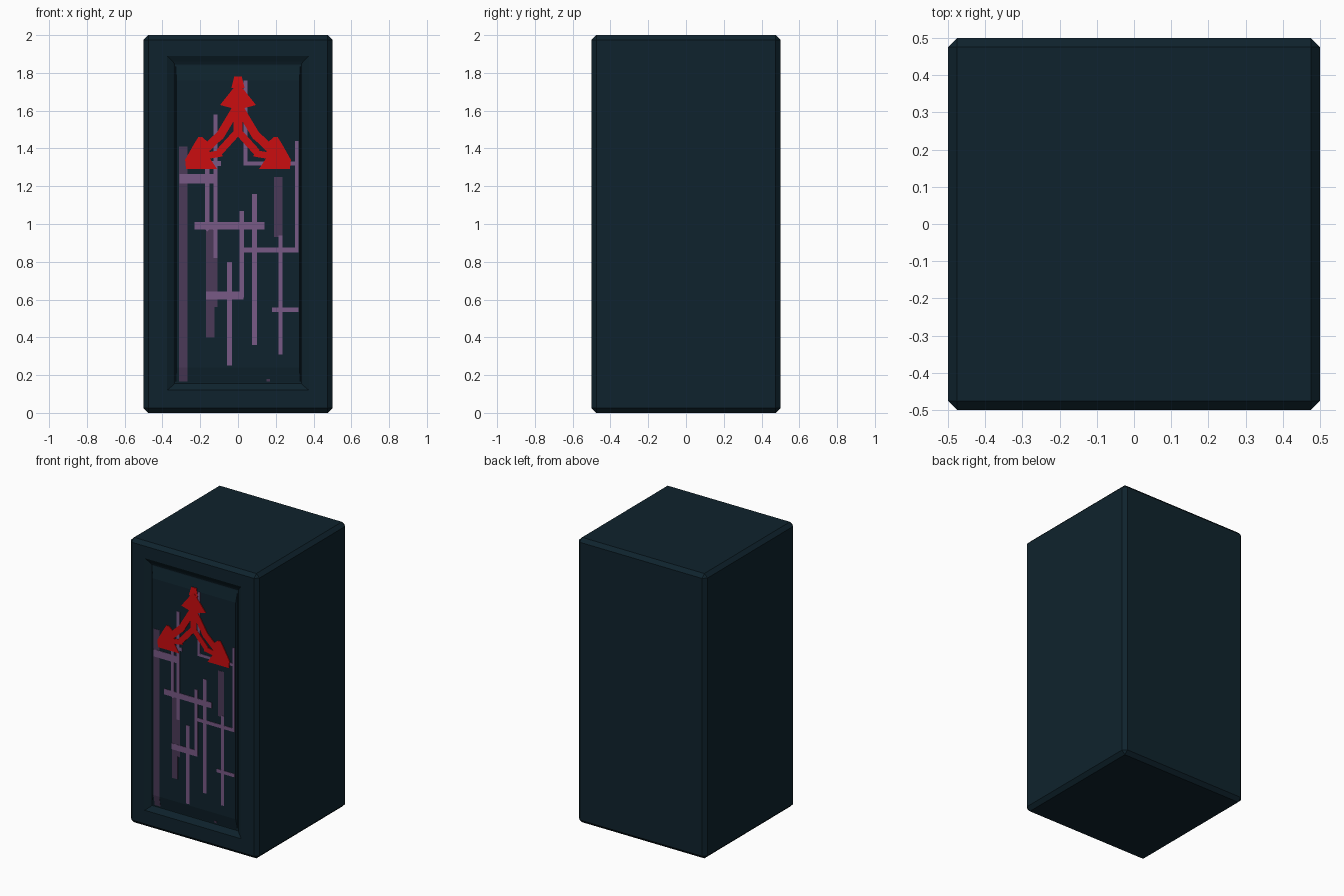
import bpy, bmesh
from mathutils import Vector

if "Cube" in bpy.data.objects:
    bpy.data.objects.remove(bpy.data.objects["Cube"])


def material(name, rgb):
    m = bpy.data.materials.new(name)
    m.diffuse_color = (*rgb, 1)
    m.use_nodes = True
    m.node_tree.nodes["Principled BSDF"].inputs["Base Color"].default_value = m.diffuse_color
    return m


TEAL = material("dark_teal", (0.0046, 0.0165, 0.026))
DARK = material("dark_purple", (0.07, 0.042, 0.098))
LIGHT = material("light_purple", (0.19, 0.1, 0.24))
RED = material("red", (0.6, 0.004, 0.005))


def finish(bm, name, mat):
    me = bpy.data.meshes.new(name)
    bm.to_mesh(me)
    bm.free()
    me.materials.append(mat)
    ob = bpy.data.objects.new(name, me)
    bpy.context.collection.objects.link(ob)
    return ob


# Cabinet: chamfered box whose front is a frame, a groove and a raised panel
B = 0.025
bm = bmesh.new()
bmesh.ops.create_cube(bm, size=1)
for v in bm.verts:
    v.co = Vector((v.co.x, v.co.y, (v.co.z + 0.5) * 2))
bmesh.ops.bevel(bm, geom=bm.edges[:], offset=B, segments=1, affect='EDGES')
front = min(bm.faces, key=lambda f: f.calc_center_median().y)
bmesh.ops.delete(bm, geom=[front], context='FACES_ONLY')
# half width, bottom, top, y of each rectangular ring, going inwards
rings = [(0.5 - B, B, 2 - B, -0.5), (0.375, 0.12, 1.89, -0.5),
         (0.345, 0.145, 1.86, -0.482), (0.335, 0.155, 1.845, -0.475),
         (0.33, 0.16, 1.84, -0.475), (0.325, 0.24, 1.76, -0.49)]
prev = None
for w, z0, z1, y in rings:
    ring = [bm.verts.new(c) for c in
            ((-w, y, z0), (w, y, z0), (w, y, z1), (-w, y, z1))]
    if prev:
        for i in range(4):
            j = (i + 1) % 4
            bm.faces.new((prev[i], prev[j], ring[j], ring[i]))
    prev = ring
bm.faces.new(prev)
bmesh.ops.remove_doubles(bm, verts=bm.verts[:], dist=0.0005)
bmesh.ops.recalc_face_normals(bm, faces=bm.faces[:])
finish(bm, "cabinet", TEAL)


# Painted marks: thin plates lying on the panel
def panel_y(z):
    t = max(0, 0.24 - z, z - 1.76) / 0.08
    return -0.49 + 0.015 * min(t, 1)


def plate(bm, pts, lift):
    f = [bm.verts.new((x, panel_y(z) - lift, z)) for x, z in pts]
    b = [bm.verts.new((x, panel_y(z) + 0.001, z)) for x, z in pts]
    faces = [bm.faces.new(f), bm.faces.new(b[::-1])]
    n = len(pts)
    for i in range(n):
        j = (i + 1) % n
        faces.append(bm.faces.new((f[j], f[i], b[i], b[j])))
    bmesh.ops.recalc_face_normals(bm, faces=faces)


def stroke(bm, a, b, width, lift):
    a, b = Vector(a), Vector(b)
    d = (b - a).normalized() * (width / 2)
    n = Vector((-d.y, d.x))
    plate(bm, [a + n, a - n, b - n, b + n], lift)


def upright(bm, x, z0, z1, w, lift):
    stroke(bm, (x, z0), (x, z1), w, lift)


def level(bm, z, x0, x1, w, lift):
    stroke(bm, (x0, z), (x1, z), w, lift)


# Dark purple bars
bm = bmesh.new()
for x, z0, z1, w in [(-0.29, 0.24, 1.41, 0.045), (-0.29, 0.165, 0.24, 0.045),
                     (-0.147, 0.4, 1.0, 0.045), (-0.12, 0.56, 1.0, 0.025),
                     (0.212, 0.93, 1.25, 0.045), (0.16, 0.165, 0.18, 0.02)]:
    upright(bm, x, z0, z1, w, 0.0015)
finish(bm, "dark_bars", DARK)

# Light purple lines
bm = bmesh.new()
for x, z0, z1, w in [(-0.163, 0.99, 1.33, 0.024), (-0.12, 0.82, 1.58, 0.022),
                     (0.04, 1.32, 1.76, 0.022), (0.31, 0.86, 1.44, 0.018),
                     (0.02, 0.61, 1.07, 0.022), (0.087, 0.36, 1.16, 0.025),
                     (0.225, 0.31, 0.94, 0.022), (-0.045, 0.25, 0.8, 0.025)]:
    upright(bm, x, z0, z1, w, 0.003)
for z, x0, x1, w in [(1.32, 0.03, 0.319, 0.02), (1.32, -0.17, -0.09, 0.025),
                     (1.24, -0.31, -0.11, 0.05), (0.99, -0.23, 0.14, 0.04),
                     (0.862, 0.02, 0.319, 0.025), (0.622, -0.17, 0.03, 0.042),
                     (0.545, 0.18, 0.319, 0.024)]:
    level(bm, z, x0, x1, w, 0.003)
# Blobs where the lines cross
for x, z, r in [(-0.12, 0.99, 0.032), (0.087, 0.99, 0.03), (-0.163, 0.99, 0.03),
                (0.02, 0.99, 0.03), (-0.045, 0.622, 0.03), (0.225, 0.862, 0.022),
                (0.225, 0.545, 0.022), (0.087, 0.862, 0.022), (-0.163, 1.24, 0.032)]:
    plate(bm, [(x - r, z), (x, z - r), (x + r, z), (x, z + r)], 0.003)
finish(bm, "light_lines", LIGHT)

# Red emblem: top arrowhead and two mirrored legs with arrowheads
bm = bmesh.new()
L = 0.005
plate(bm, [(0, 1.75), (-0.095, 1.63), (-0.02, 1.61), (0.02, 1.61), (0.095, 1.63)], L)
plate(bm, [(-0.035, 1.72), (0.035, 1.72), (0.02, 1.78), (-0.02, 1.78)], L)
upright(bm, 0, 1.47, 1.64, 0.045, L)
for s in (-1, 1):
    def m(*pts):
        return [(s * x, z) for x, z in pts]
    plate(bm, m((0.19, 1.46), (0.155, 1.43), (0.15, 1.35), (0.11, 1.29),
                (0.275, 1.29), (0.28, 1.34), (0.235, 1.42), (0.21, 1.46)), L)
    for a, b, w in [((0.01, 1.61), (0.1, 1.46), 0.045), ((0.09, 1.475), (0.18, 1.39), 0.045),
                    ((0.0, 1.49), (0.1, 1.38), 0.038), ((0.085, 1.375), (0.17, 1.36), 0.035)]:
        p, q = m(a, b)
        stroke(bm, p, q, w, L)
finish(bm, "red_emblem", RED)
